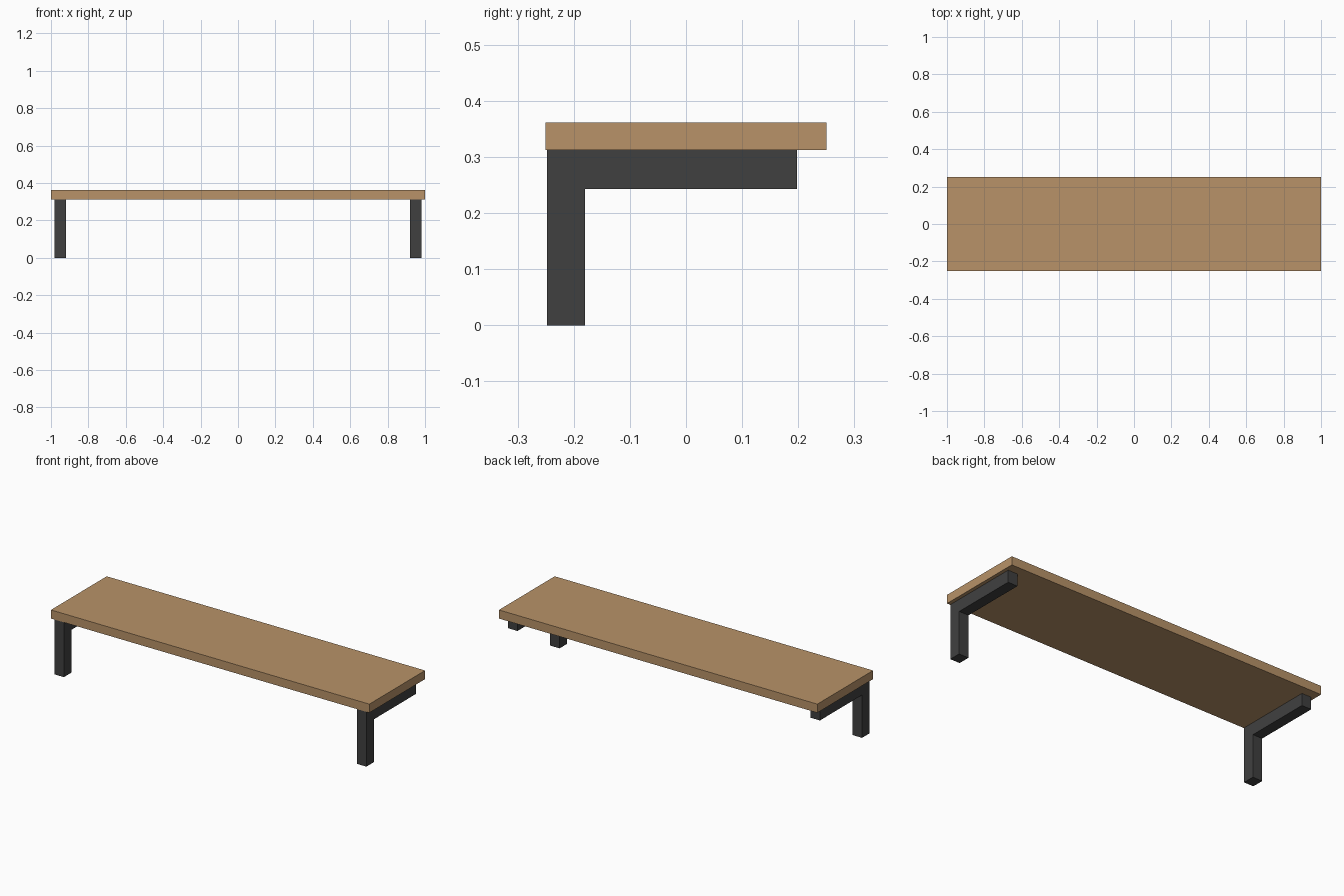
import bpy
import bmesh

cube = bpy.data.objects.get("Cube")
if cube:
    bpy.data.objects.remove(cube, do_unlink=True)


def make_material(name, color):
    mat = bpy.data.materials.new(name)
    mat.use_nodes = True
    mat.diffuse_color = color
    mat.node_tree.nodes["Principled BSDF"].inputs["Base Color"].default_value = color
    return mat


def extrude_profile(name, profile, x_min, x_max, mat):
    """Extrude a closed (y, z) outline along x."""
    bm = bmesh.new()
    face = bm.faces.new([bm.verts.new((x_min, y, z)) for y, z in profile])
    result = bmesh.ops.extrude_face_region(bm, geom=[face])
    moved = [v for v in result["geom"] if isinstance(v, bmesh.types.BMVert)]
    bmesh.ops.translate(bm, verts=moved, vec=(x_max - x_min, 0, 0))
    bmesh.ops.recalc_face_normals(bm, faces=bm.faces)
    mesh = bpy.data.meshes.new(name)
    bm.to_mesh(mesh)
    bm.free()
    mesh.materials.append(mat)
    obj = bpy.data.objects.new(name, mesh)
    bpy.context.collection.objects.link(obj)
    return obj


wood = make_material("light_wood", (0.48, 0.29, 0.14, 1))
metal = make_material("dark_metal", (0.051, 0.051, 0.051, 1))

# Shared dimensions
DEPTH, TOP, UNDERSIDE = 0.25, 0.361, 0.312
LEG_FRONT, LEG_BACK, ARM_END, ARM_BOTTOM = -0.248, -0.18, 0.198, 0.243

# Wooden board
board = [(-DEPTH, UNDERSIDE), (DEPTH, UNDERSIDE), (DEPTH, TOP), (-DEPTH, TOP)]
extrude_profile("shelf_board", board, -1, 1, wood)

# L-shaped legs: front post with an arm running back under the board
bracket = [(LEG_FRONT, 0), (LEG_BACK, 0), (LEG_BACK, ARM_BOTTOM),
           (ARM_END, ARM_BOTTOM), (ARM_END, UNDERSIDE), (LEG_FRONT, UNDERSIDE)]
for side, centre in (("left", 0.95), ("right", -0.95)):
    extrude_profile(side + "_leg_bracket", bracket, centre - 0.03, centre + 0.03, metal)
